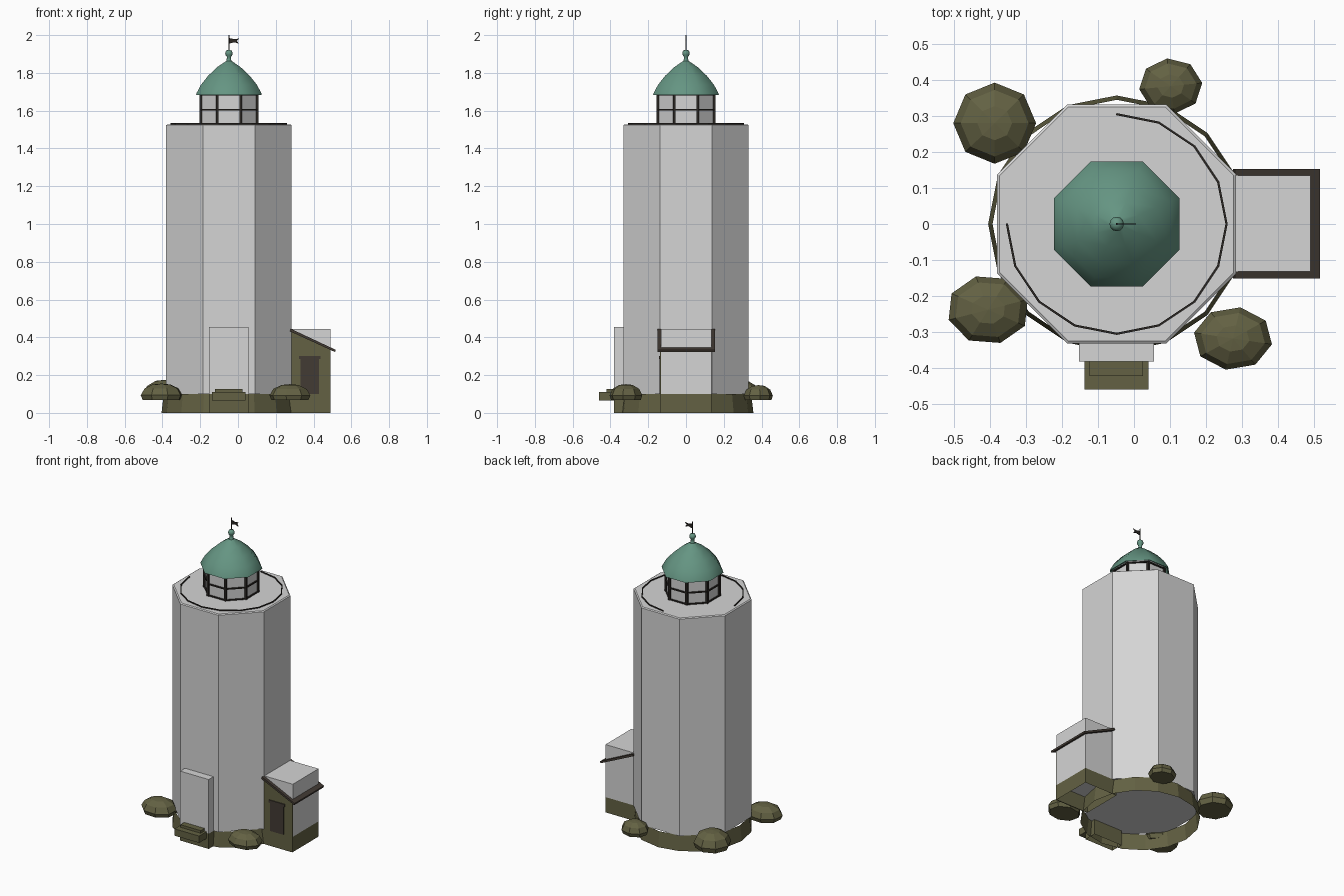
import bpy, bmesh, math
from mathutils import Vector

if "Cube" in bpy.data.objects:
    bpy.data.objects.remove(bpy.data.objects["Cube"], do_unlink=True)

CX = -0.048                                # tower axis
R8 = 1 / math.cos(math.pi / 8)             # apothem to corner radius


def material(name, rgb):
    m = bpy.data.materials.new(name)
    m.use_nodes = True
    m.diffuse_color = (*rgb, 1)
    m.node_tree.nodes["Principled BSDF"].inputs["Base Color"].default_value = (*rgb, 1)
    return m


plaster = material("pale grey plaster", (0.66, 0.66, 0.66))
olive = material("olive stone", (0.125, 0.12, 0.056))
teal = material("teal copper", (0.13, 0.3, 0.225))
brown = material("dark brown wood", (0.055, 0.043, 0.034))
iron = material("dark iron", (0.024, 0.02, 0.017))


def finish(name, bm, mat, smooth=None):
    bmesh.ops.remove_doubles(bm, verts=bm.verts, dist=1e-5)
    bmesh.ops.recalc_face_normals(bm, faces=bm.faces)
    mesh = bpy.data.meshes.new(name)
    bm.to_mesh(mesh)
    bm.free()
    mesh.materials.append(mat)
    ob = bpy.data.objects.new(name, mesh)
    bpy.context.collection.objects.link(ob)
    if smooth:
        bpy.ops.object.select_all(action='DESELECT')
        ob.select_set(True)
        bpy.context.view_layer.objects.active = ob
        bpy.ops.object.shade_smooth_by_angle(angle=math.radians(smooth))
    return ob


def lathe(name, profile, sides, mat, center=(CX, 0), turn=0.0, caps=True, smooth=None, squash=1):
    """Stack rings of (radius, z) around a vertical axis."""
    bm = bmesh.new()
    rings = []
    for r, z in profile:
        angles = [turn + 2 * math.pi * i / sides for i in range(sides)]
        rings.append([bm.verts.new((center[0] + r * math.cos(a),
                                    center[1] + r * squash * math.sin(a), z)) for a in angles])
    for low, high in zip(rings, rings[1:]):
        for i in range(sides):
            j = (i + 1) % sides
            bm.faces.new((low[i], low[j], high[j], high[i]))
    if caps:
        for ring, (r, z) in ((rings[0], profile[0]), (rings[-1], profile[-1])):
            if r > 0:
                bm.faces.new(ring)
    return finish(name, bm, mat, smooth)


def box(name, x, y, z, mat, open_ends=False):
    bm = bmesh.new()
    bmesh.ops.create_cube(bm, size=1)
    for v in bm.verts:
        v.co = [lo + (c + 0.5) * (hi - lo) for c, (lo, hi) in zip(v.co, (x, y, z))]
    if open_ends:
        bm.normal_update()
        ends = [f for f in bm.faces if abs(f.normal.z) > 0.5]
        bmesh.ops.delete(bm, geom=ends, context='FACES_ONLY')
    return finish(name, bm, mat)


def extrude_y(name, outline, y0, y1, mat):
    """Extrude an (x, z) outline along y."""
    bm = bmesh.new()
    face = bm.faces.new([bm.verts.new((x, y0, z)) for x, z in outline])
    new = bmesh.ops.extrude_face_region(bm, geom=[face])["geom"]
    moved = [g for g in new if isinstance(g, bmesh.types.BMVert)]
    bmesh.ops.translate(bm, verts=moved, vec=(0, y1 - y0, 0))
    return finish(name, bm, mat)


def bars(name, segments, thick, mat):
    """Square bars joining pairs of points."""
    bm = bmesh.new()
    for a, b in segments:
        a, b = Vector(a), Vector(b)
        made = bmesh.ops.create_cube(bm, size=1)["verts"]
        rot = (b - a).to_track_quat('Z', 'Y')
        for v in made:
            local = Vector((v.co.x * thick, v.co.y * thick, v.co.z * ((b - a).length + thick * 0.5)))
            v.co = rot @ local + (a + b) / 2
    return finish(name, bm, mat)


def ring_points(radius, z, sides, turn=0.0):
    return [(CX + radius * math.cos(turn + 2 * math.pi * i / sides),
             radius * math.sin(turn + 2 * math.pi * i / sides), z) for i in range(sides)]


EIGHTH = math.pi / 8

# Tower shaft and its flared, hollow footing
lathe("tower_shaft", [(0.332 * R8, 0.1), (0.332 * R8, 1.523), (0.325 * R8, 1.528)],
      8, plaster, turn=EIGHTH)
lathe("tower_footing", [(0.357, 0), (0.345, 0.1)], 16, olive, caps=False)

# Entrance porch and steps
box("entrance_porch", (-0.153, 0.055), (-0.382, -0.3), (0.1, 0.455), plaster)
box("porch_footing", (-0.153, 0.055), (-0.382, -0.3), (0, 0.1), olive, open_ends=True)
box("lower_step", (-0.138, 0.04), (-0.46, -0.38), (0.065, 0.11), olive)
box("upper_step", (-0.123, 0.025), (-0.422, -0.38), (0.11, 0.127), olive)

# Side annex with lean-to roof
box("annex_walls", (0.25, 0.49), (-0.132, 0.135), (0.1, 0.445), plaster)
box("annex_footing", (0.25, 0.49), (-0.132, 0.135), (0, 0.1), olive, open_ends=True)
extrude_y("annex_front", [(0.27, 0), (0.49, 0), (0.49, 0.34), (0.27, 0.44)], -0.137, -0.132, olive)
extrude_y("annex_roof", [(0.275, 0.432), (0.514, 0.322), (0.517, 0.334), (0.28, 0.445)],
          -0.152, 0.153, brown)
box("annex_door", (0.332, 0.428), (-0.141, -0.136), (0.1, 0.285), brown)
box("annex_door_lintel", (0.323, 0.437), (-0.143, -0.136), (0.285, 0.302), brown)

# Gallery rail, three quarters of a ring
points = ring_points(0.305, 1.531, 16, math.pi)
bars("gallery_rail", list(zip(points[:12], points[1:13])), 0.006, iron)

# Lantern room with glazing frame
lathe("lantern_room", [(0.146 * R8, 1.525), (0.146 * R8, 1.7)], 8, plaster, turn=EIGHTH)
frame = []
levels = [ring_points(0.15 * R8, z, 8, EIGHTH) for z in (1.531, 1.605, 1.685)]
for ring in levels:
    frame += [(ring[i], ring[(i + 1) % 8]) for i in range(8)]
bars("lantern_rails", frame, 0.008, iron)
bars("lantern_posts", list(zip(levels[0], levels[2])), 0.014, iron)

# Dome and finial
lathe("dome", [(0.165 * R8, 1.687), (0.174 * R8, 1.683), (0.171 * R8, 1.694), (0.148 * R8, 1.737),
               (0.11 * R8, 1.785), (0.06 * R8, 1.832), (0.016 * R8, 1.862)],
      8, teal, turn=EIGHTH, caps=False, smooth=50)
lathe("finial", [(0.017, 1.855), (0.012, 1.87), (0.011, 1.885), (0.018, 1.895), (0.02, 1.905),
                 (0.015, 1.918), (0, 1.923)], 12, teal, smooth=60)
lathe("flag_pole", [(0.003, 1.92), (0.003, 2.0)], 6, iron)
extrude_y("flag", [(CX, 1.955), (CX + 0.03, 1.962), (CX + 0.052, 1.955), (CX + 0.042, 1.97),
                   (CX + 0.054, 1.982), (CX + 0.03, 1.978), (CX, 1.985)], -0.002, 0.002, iron)

# Bushes: center x, center y, radius, depth ratio, top height
bushes = [(-0.387, 0.28, 0.115, 0.98, 0.175), (-0.405, -0.238, 0.115, 0.84, 0.155),
          (0.275, -0.318, 0.11, 0.8, 0.152), (0.102, 0.383, 0.088, 0.88, 0.147)]
for i, (x, y, r, ratio, top) in enumerate(bushes):
    low = 0.067
    shape = [(0.9, 0), (1.0, 0.3), (0.82, 0.7), (0.42, 0.95), (0, 1)]
    lathe(f"bush_{i + 1}", [(r * k, low + (top - low) * h) for k, h in shape], 8, olive,
          center=(x, y), turn=0.3 * i, squash=ratio)
